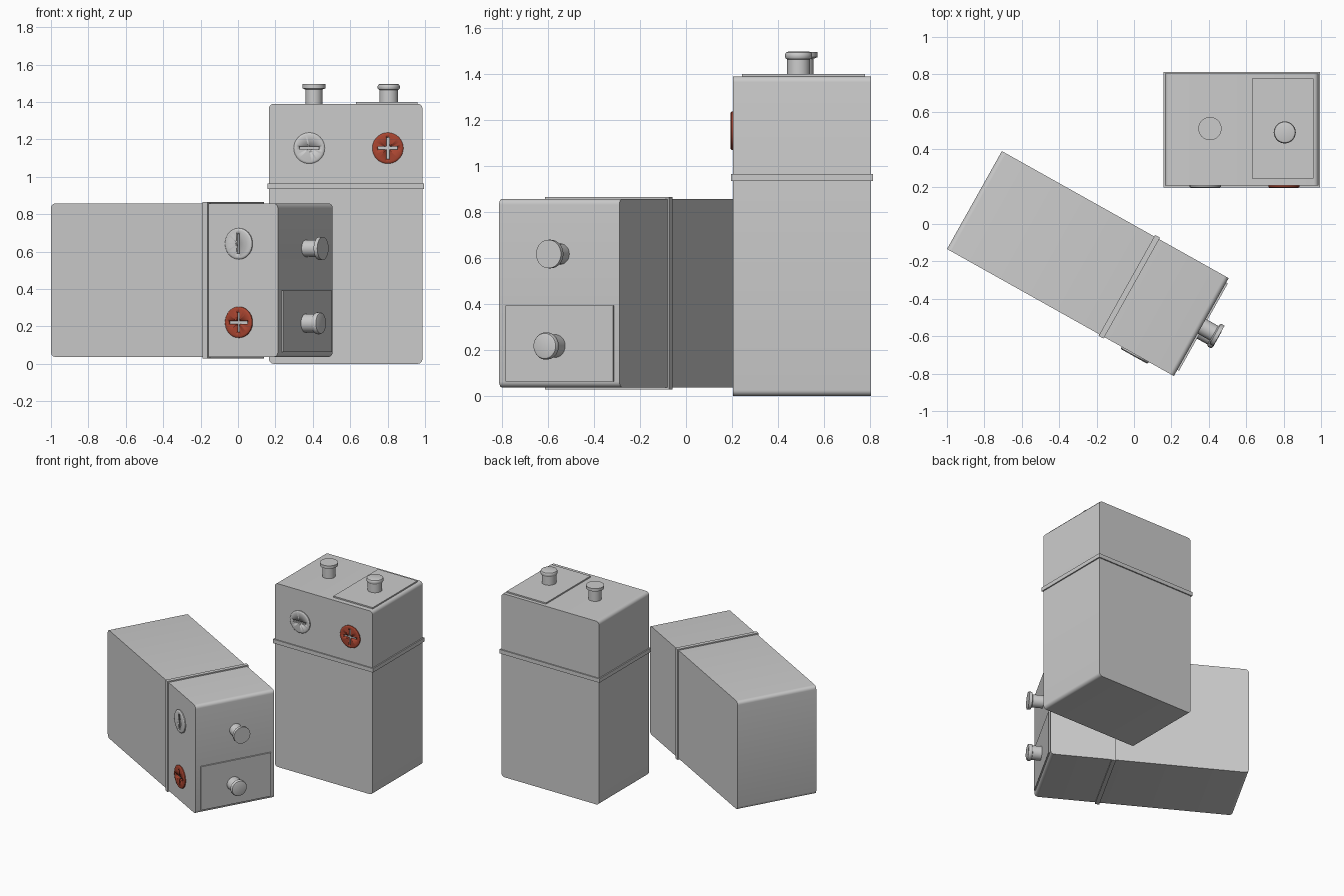
import bpy, bmesh, math
from mathutils import Matrix, Vector

if "Cube" in bpy.data.objects:
    bpy.data.objects.remove(bpy.data.objects["Cube"])

RED = bpy.data.materials.new("dark_red")
RED.diffuse_color = (0.40, 0.06, 0.03, 1)
RED.use_nodes = True
RED.node_tree.nodes["Principled BSDF"].inputs["Base Color"].default_value = RED.diffuse_color

D, H = 0.60, 1.39      # battery depth and height
W = 0.82               # battery width


def finish(name, bm, smooth=True, mat=None):
    bmesh.ops.recalc_face_normals(bm, faces=bm.faces)
    me = bpy.data.meshes.new(name)
    bm.to_mesh(me)
    bm.free()
    ob = bpy.data.objects.new(name, me)
    bpy.context.collection.objects.link(ob)
    if mat:
        me.materials.append(mat)
    if smooth:
        activate(ob)
        bpy.ops.object.shade_smooth_by_angle(angle=math.radians(35))
    return ob


def activate(ob):
    bpy.ops.object.select_all(action='DESELECT')
    ob.select_set(True)
    bpy.context.view_layer.objects.active = ob


def box(name, size, loc, round_y=0):
    bm = bmesh.new()
    bmesh.ops.create_cube(bm, size=1, matrix=Matrix.Translation(loc) @ Matrix.Diagonal((*size, 1)))
    if round_y:  # round only the edges running front to back
        edges = [e for e in bm.edges
                 if abs((e.verts[0].co - e.verts[1].co).normalized().y) > 0.9]
        bmesh.ops.bevel(bm, geom=edges, offset=round_y, segments=5, affect='EDGES', profile=0.5)
    return finish(name, bm)


def lathe(name, profile, matrix, mat=None):
    bm = bmesh.new()
    vs = [bm.verts.new((r, 0, z)) for r, z in profile]
    es = [bm.edges.new(p) for p in zip(vs, vs[1:])]
    bmesh.ops.spin(bm, geom=vs + es, cent=(0, 0, 0), axis=(0, 0, 1),
                   angle=2 * math.pi, steps=40)
    bmesh.ops.remove_doubles(bm, verts=bm.verts, dist=1e-5)
    bm.transform(matrix)
    return finish(name, bm, mat=mat)


def slot(disc, size, loc):
    # groove cut through a polarity disc
    cutter = box("slot_cutter", size, loc)
    mod = disc.modifiers.new("slot", 'BOOLEAN')
    mod.operation, mod.solver, mod.object = 'DIFFERENCE', 'EXACT', cutter
    activate(disc)
    bpy.ops.object.modifier_apply(modifier=mod.name)
    bpy.data.objects.remove(cutter)


def battery(prefix, place):
    parts = []
    # body and the seam band around it
    parts.append(box("body", (W, D, H), (0, 0, H / 2), 0.025))
    parts.append(box("seam_band", (W + 0.018, D + 0.018, 0.03), (0, 0, 0.949)))
    # raised plate under the positive terminal
    parts.append(box("terminal_plate", (0.33, 0.535, 0.02), (0.22, 0.005, H)))
    # terminals: flat flared cap and rounded cap
    flat = [(0, -.01), (.045, -.01), (.045, .076), (.062, .083), (.062, .105), (0, .105)]
    rounded = [(0, -.01), (.05, -.01), (.05, .074), (.055, .076), (.059, .083),
               (.059, .096), (.055, .104), (.046, .107), (0, .107)]
    parts.append(lathe("negative_terminal", flat, Matrix.Translation((-0.17, 0.005, H))))
    parts.append(lathe("positive_terminal", rounded, Matrix.Translation((0.23, -0.015, H))))
    # polarity discs on the front
    disc = [(0, -.01), (.083, -.01), (.083, .007), (.079, .011), (.072, .0125), (0, .0125)]
    for name, x, mat in (("negative_disc", -0.195, None), ("positive_disc", 0.225, RED)):
        m = Matrix.Translation((x, -D / 2, 1.153)) @ Matrix.Rotation(math.pi / 2, 4, 'X')
        d = lathe(name, disc, m, mat)
        y = -D / 2 - 0.02
        slot(d, (0.105, 0.041, 0.016), (x, y, 1.153))
        if mat:
            slot(d, (0.016, 0.041, 0.115), (x, y, 1.153))
        parts.append(d)
    for p in parts:
        p.name = f"{prefix}_{p.name}"
        p.data.transform(place)


# upright battery
battery("standing", Matrix.Translation((0.576, 0.505, 0)))

# battery lying on its side, turned about 29 degrees
a = math.radians(29.25)
z = Vector((math.cos(a), -math.sin(a), 0))
x = Vector((0, 0, -1))
y = z.cross(x)
lying = Matrix((x, y, z)).transposed().to_4x4()
lying.translation = (-0.853, 0.128, 0.447)
battery("lying", lying)
